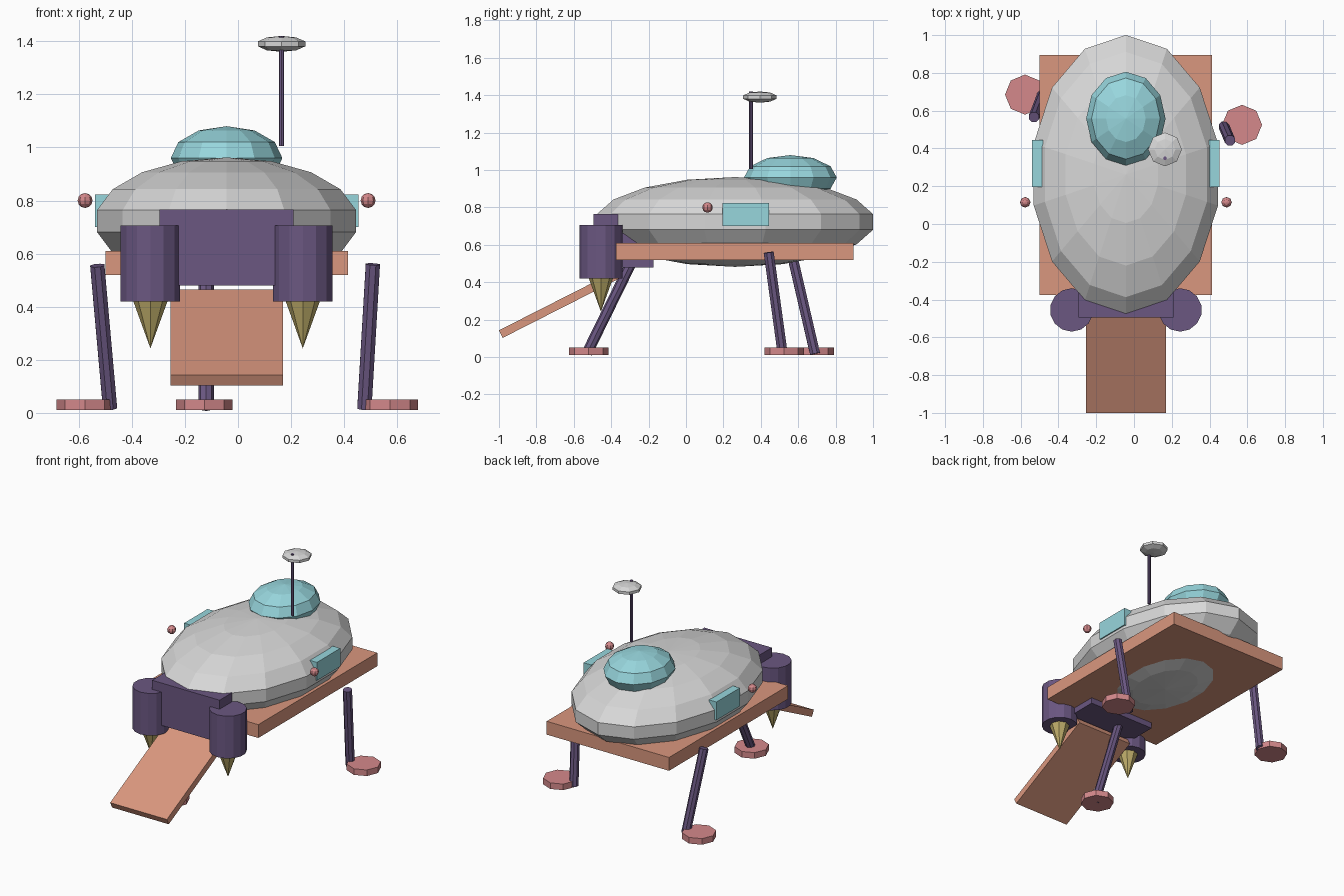
import bpy
import math
from mathutils import Vector

if "Cube" in bpy.data.objects:
    bpy.data.objects.remove(bpy.data.objects["Cube"])

CX = -0.043  # hull centre line


def mat(name, rgb):
    m = bpy.data.materials.new(name)
    m.diffuse_color = (*rgb, 1)
    m.use_nodes = True
    m.node_tree.nodes["Principled BSDF"].inputs["Base Color"].default_value = m.diffuse_color
    return m


GREY = mat("hull_grey", (0.68, 0.68, 0.68))
TEAL = mat("glass_teal", (0.31, 0.67, 0.72))
CLAY = mat("clay_orange", (0.70, 0.31, 0.21))
PURPLE = mat("dark_purple", (0.145, 0.095, 0.22))
PINK = mat("dusty_pink", (0.66, 0.25, 0.26))
GOLD = mat("olive_gold", (0.52, 0.42, 0.145))


def finish(name, material):
    o = bpy.context.object
    o.name = name
    o.data.materials.append(material)
    return o


def ball(name, material, loc, radii, segs, rings):
    bpy.ops.mesh.primitive_uv_sphere_add(segments=segs, ring_count=rings, radius=1, location=loc)
    o = finish(name, material)
    o.scale = radii
    return o


def box(name, material, lo, hi):
    lo, hi = Vector(lo), Vector(hi)
    bpy.ops.mesh.primitive_cube_add(size=1, location=(lo + hi) / 2)
    o = finish(name, material)
    o.scale = hi - lo
    return o


def rod(name, material, a, b, r, segs, r2=None):
    a, b = Vector(a), Vector(b)
    d = b - a
    bpy.ops.mesh.primitive_cone_add(vertices=segs, radius1=r, radius2=r if r2 is None else r2,
                                    depth=d.length, location=(a + b) / 2)
    o = finish(name, material)
    if abs(d.x) + abs(d.y) > 1e-4:
        o.rotation_euler = d.to_track_quat('Z', 'Y').to_euler()
    return o


# Hull, deck plate and cockpit dome
ball("hull", GREY, (CX, 0.262, 0.7225), (0.508, 0.75, 0.24), 14, 9)
box("deck_plate", CLAY, (-0.50, -0.375, 0.52), (0.414, 0.895, 0.61))
ball("cockpit_dome", TEAL, (CX, 0.558, 0.96), (0.21, 0.248, 0.12), 12, 6)

# Antenna
rod("antenna_pole", PURPLE, (0.164, 0.348, 1.005), (0.164, 0.348, 1.42), 0.01, 8)
ball("antenna_dish", GREY, (0.164, 0.395, 1.39), (0.094, 0.094, 0.03), 8, 5)

# Engine block
box("engine_block", PURPLE, (CX - 0.252, -0.495, 0.48), (CX + 0.252, -0.175, 0.766))

# Mirrored parts: windows, lamps, engines and nozzles
for side, s in (("left", -1), ("right", 1)):
    xs = sorted((CX + s * 0.44, CX + s * 0.496))
    box(side + "_window", TEAL, (xs[0], 0.195, 0.70), (xs[1], 0.445, 0.823))
    ball(side + "_lamp", PINK, (CX + s * 0.533, 0.115, 0.80), (0.028,) * 3, 8, 6)
    ex = CX + s * 0.287
    rod(side + "_engine", PURPLE, (ex, -0.455, 0.42), (ex, -0.455, 0.705), 0.115, 14)
    rod(side + "_nozzle", GOLD, (ex, -0.455, 0.425), (ex, -0.455, 0.243), 0.066, 8, 0).rotation_euler = (math.pi, 0, 0)

# Boarding ramp: a slab sloping from the block down to the front
low, high = Vector((0, -1.0, 0.143)), Vector((0, -0.366, 0.465))
d = (high - low).normalized()
normal = Vector((0, -d.z, d.y))
mid = (low + high) / 2 - normal * 0.0225
bpy.ops.mesh.primitive_cube_add(size=1, location=(CX, mid.y, mid.z))
ramp = finish("ramp", CLAY)
ramp.scale = (0.424, (high - low).length, 0.045)
ramp.rotation_euler = (math.atan2(d.z, d.y), 0, 0)

# Landing legs and round feet
legs = {
    "front": ((-0.12, -0.53, 0.02), (-0.12, -0.275, 0.54), (-0.127, -0.52)),
    "back_left": ((-0.482, 0.69, 0.017), (-0.53, 0.565, 0.555), (-0.577, 0.685)),
    "back_right": ((0.476, 0.517, 0.015), (0.508, 0.442, 0.56), (0.572, 0.525)),
}
for name, (bottom, top, foot) in legs.items():
    rod(name + "_leg", PURPLE, bottom, top, 0.029, 8)
    rod(name + "_foot", PINK, (*foot, 0.01), (*foot, 0.051), 0.106, 8)
